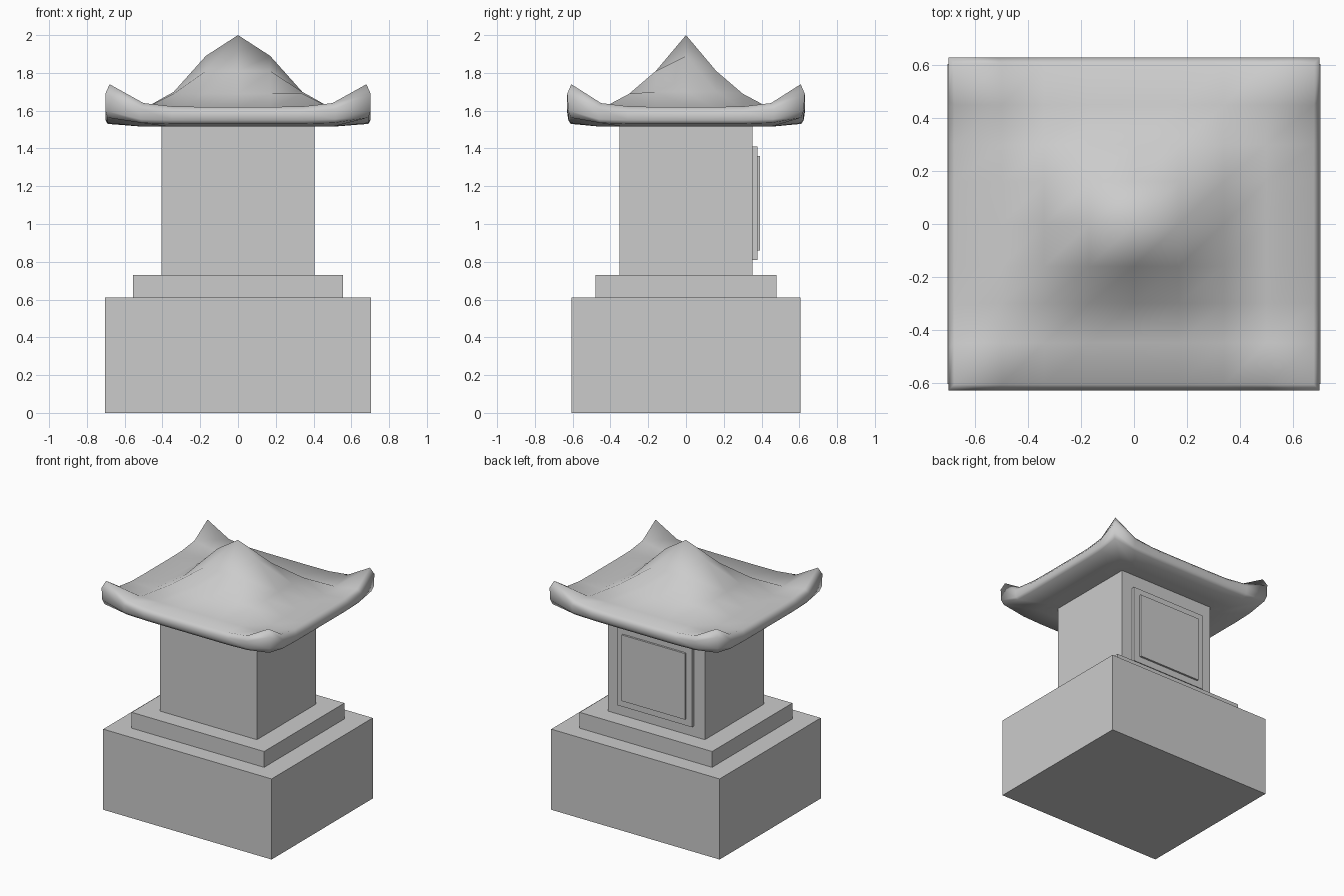
import bpy, bmesh

if "Cube" in bpy.data.objects:
    bpy.data.objects.remove(bpy.data.objects["Cube"])


def box(name, hx, hy, z0, z1, cy=0.0):
    bpy.ops.mesh.primitive_cube_add(size=1, location=(0, cy, (z0 + z1) / 2))
    ob = bpy.context.object
    ob.name = name
    ob.scale = (2 * hx, 2 * hy, z1 - z0)
    bpy.ops.object.transform_apply(location=False, rotation=False, scale=True)
    return ob


# Stepped base and body
box("base", 0.705, 0.605, 0.0, 0.61)
box("step", 0.555, 0.48, 0.61, 0.73)
box("body", 0.405, 0.352, 0.73, 1.54)

# Raised panel on the back
box("panel_frame", 0.315, 0.0175, 0.81, 1.41, 0.36)
box("panel_inner", 0.265, 0.0175, 0.86, 1.36, 0.3745)

# Roof: grid heights by distance from the peak, eaves lifted at the corners
N = 4
XS = [0, 0.17, 0.34, 0.50, 0.68]
YS = [0, 0.16, 0.30, 0.45, 0.607]
HX = [2.0, 1.89, 1.70, 1.61]
HY = [2.0, 1.81, 1.69, 1.61]
EAVE = [1.62, 1.62, 1.622, 1.64, 1.74]


def sgn(i):
    return (i > 0) - (i < 0)


def top(i, j):
    a, b = abs(i), abs(j)
    if max(a, b) == N:
        z = EAVE[min(a, b)]
    else:
        z = HX[a] if a > b else HY[b]
    return sgn(i) * XS[a], sgn(j) * YS[b], z


bm = bmesh.new()
span = range(-N, N + 1)
grid = {(i, j): bm.verts.new(top(i, j)) for i in span for j in span}
for i in range(-N, N):
    for j in range(-N, N):
        bm.faces.new([grid[i, j], grid[i + 1, j], grid[i + 1, j + 1], grid[i, j + 1]])

# Loops running round the roof: rim, outer face, lower edge, underside
loop = ([(i, -N) for i in range(-N, N)] + [(N, j) for j in range(-N, N)]
        + [(-i, N) for i in range(-N, N)] + [(-N, -j) for j in range(-N, N)])
LOOPS = [
    (0.702, 0.629, [1.59, 1.59, 1.592, 1.61, 1.69]),
    (0.702, 0.623, [1.55, 1.55, 1.55, 1.555, 1.60]),
    (0.690, 0.610, [1.53, 1.53, 1.53, 1.535, 1.563]),
    (0.500, 0.450, [1.515] * 5),
    (0.380, 0.330, [1.525] * 5),
]
prev = [grid[k] for k in loop]
for ex, ey, zs in LOOPS:
    cur = [bm.verts.new((sgn(i) * XS[abs(i)] * ex / XS[N],
                         sgn(j) * YS[abs(j)] * ey / YS[N],
                         zs[min(abs(i), abs(j))])) for i, j in loop]
    for k in range(len(loop)):
        n = (k + 1) % len(loop)
        bm.faces.new([prev[k], cur[k], cur[n], prev[n]])
    prev = cur
bm.faces.new(prev[::-1])
bmesh.ops.recalc_face_normals(bm, faces=bm.faces)
for f in bm.faces:
    f.smooth = True
mesh = bpy.data.meshes.new("roof")
bm.to_mesh(mesh)
bm.free()
bpy.context.collection.objects.link(bpy.data.objects.new("roof", mesh))
